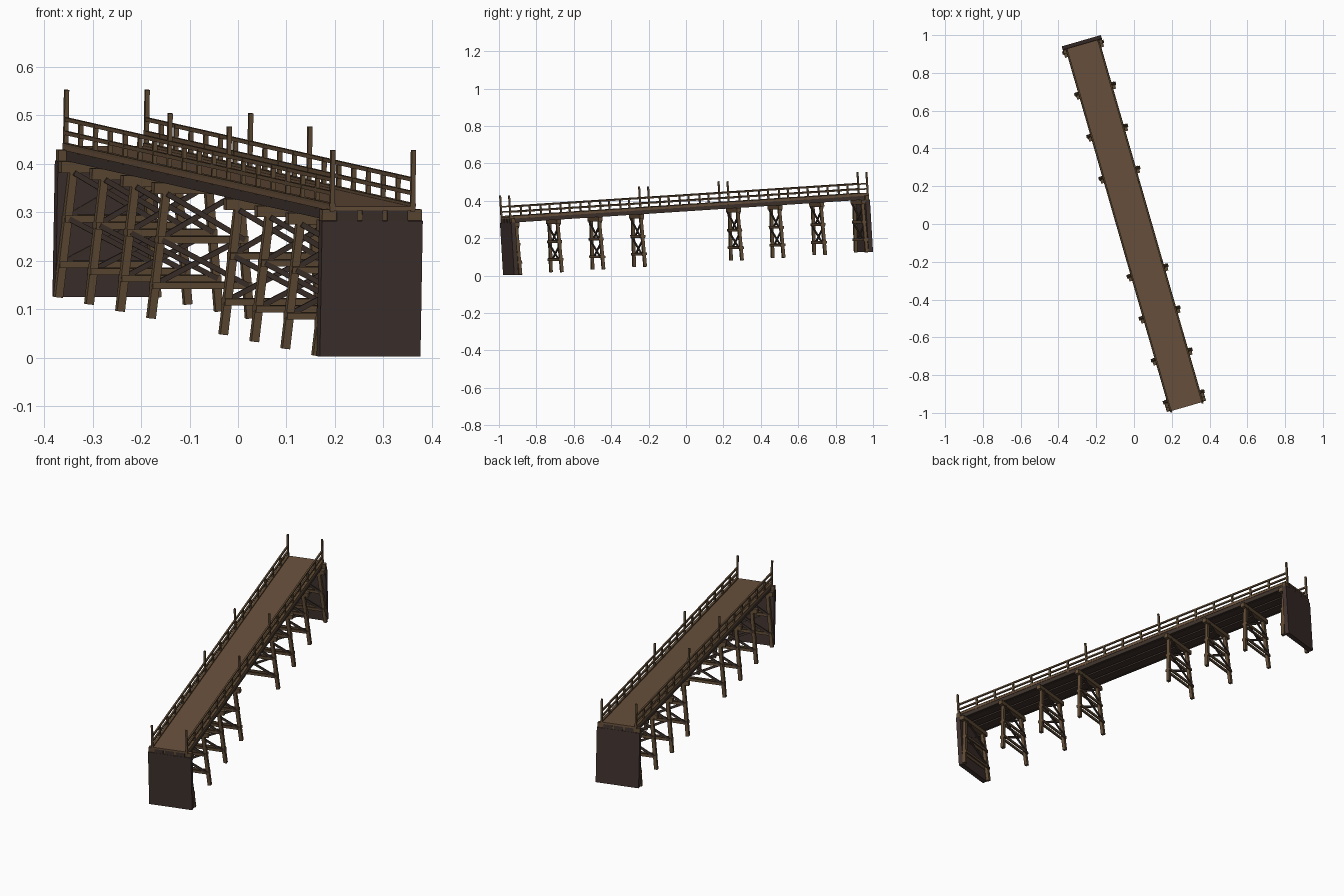
import bpy, bmesh, math
from mathutils import Vector, Matrix

if "Cube" in bpy.data.objects:
    bpy.data.objects.remove(bpy.data.objects["Cube"])

# Straight trestle in local space (x across, y along, z up), then pitched and turned
PLACE = (Matrix.Translation((0, 0, 0.0645)) @ Matrix.Rotation(math.radians(16.05), 4, 'Z')
         @ Matrix.Translation((0, 0.0115, 0)) @ Matrix.Rotation(math.radians(3.58), 4, 'X'))


def material(name, rgb):
    m = bpy.data.materials.new(name)
    m.diffuse_color = (*rgb, 1)
    m.use_nodes = True
    m.node_tree.nodes["Principled BSDF"].inputs["Base Color"].default_value = m.diffuse_color
    return m


DECK = material("deck brown", (0.141, 0.082, 0.046))
TIMBER = material("timber brown", (0.118, 0.072, 0.036))
DARK = material("dark timber", (0.048, 0.032, 0.025))
WALL = material("wall brown", (0.050, 0.032, 0.027))


def box(x0, x1, y0, y1, z0, z1):
    m = Matrix.Translation(((x0 + x1) / 2, (y0 + y1) / 2, (z0 + z1) / 2))
    return m @ Matrix.Diagonal((x1 - x0, y1 - y0, z1 - z0, 1))


def beam(a, b, width, depth):
    """Square beam between two points; depth runs along the bridge."""
    a, b = Vector(a), Vector(b)
    d = (b - a).normalized()
    side = Vector((0, 1, 0)).cross(d).normalized()
    rot = Matrix((side, d.cross(side), d)).transposed().to_4x4()
    return (Matrix.Translation((a + b) / 2) @ rot
            @ Matrix.Diagonal((width, depth, (b - a).length, 1)))


def part(name, mat, pieces):
    bm = bmesh.new()
    for m in pieces:
        bmesh.ops.create_cube(bm, size=1, matrix=PLACE @ m)
    me = bpy.data.meshes.new(name)
    bm.to_mesh(me)
    bm.free()
    me.materials.append(mat)
    ob = bpy.data.objects.new(name, me)
    bpy.context.collection.objects.link(ob)


SIDES = (-1, 1)
BENTS = [s * u for s in SIDES for u in (0.27, 0.502, 0.734, 0.965)]

# Deck, curbs and long beams
part("deck", DECK, [box(-0.092, 0.092, -1, 1, 0.302, 0.311)])
part("curbs", TIMBER, [box(s * 0.0865 - 0.006, s * 0.0865 + 0.006, -1, 1, 0.311, 0.317)
                       for s in SIDES])
part("stringers", DARK, [box(v - 0.022, v + 0.022, -0.999, 0.999, 0.281, 0.302)
                         for v in (-0.054, 0, 0.054)]
     + [box(s * 0.084 - 0.006, s * 0.084 + 0.006, -0.98, 0.98, 0.281, 0.302) for s in SIDES])

# End walls with the beams resting on them
part("end_walls", WALL, [box(-0.108, 0.108, s * 0.988 - 0.012, s * 0.988 + 0.012, 0, 0.281)
                         for s in SIDES])
part("end_beams", TIMBER, [box(-0.107, 0.107, s * 0.986 - 0.01, s * 0.986 + 0.01, 0.281, 0.304)
                           for s in SIDES])

# Railings: short posts, tall marker posts and two rails per side
TALL = (0, 7, 11, 18)
posts = []
for i in range(19):
    u = -0.996 + i * 1.992 / 18
    top = 0.427 if i in TALL else 0.368
    for s in SIDES:
        posts.append(box(s * 0.0865 - 0.0045, s * 0.0865 + 0.0045, u - 0.0045, u + 0.0045, 0.30, top))
part("railing_posts", TIMBER, posts)
part("rails", TIMBER, [box(s * 0.0865 - 0.004, s * 0.0865 + 0.004, -1, 1, w - 0.004, w + 0.004)
                       for s in SIDES for w in (0.338, 0.366)])


# Trestle bents: battered legs, cap, horizontals and two tiers of cross braces
def leg_v(w):
    return 0.106 - 0.105 * w


legs, caps, ties, braces = [], [], [], []
for u in BENTS:
    caps.append(box(-0.107, 0.107, u - 0.011, u + 0.011, 0.258, 0.281))
    for s in SIDES:
        legs.append(beam((s * leg_v(0), u, 0), (s * leg_v(0.26), u, 0.26), 0.0165, 0.0165))
        for w in (0.068, 0.163):
            v = leg_v(w) + 0.008
            ties.append(box(-v, v, u + s * 0.011 - 0.003, u + s * 0.011 + 0.003, w - 0.007, w + 0.007))
        for lo, hi in ((0.068, 0.163), (0.163, 0.258)):
            braces.append(beam((-s * leg_v(lo), u + s * 0.0115, lo),
                               (s * leg_v(hi), u + s * 0.0115, hi), 0.011, 0.006))
part("bent_legs", TIMBER, legs)
part("bent_caps", TIMBER, caps)
part("bent_ties", TIMBER, ties)
part("cross_braces", DARK, braces)
